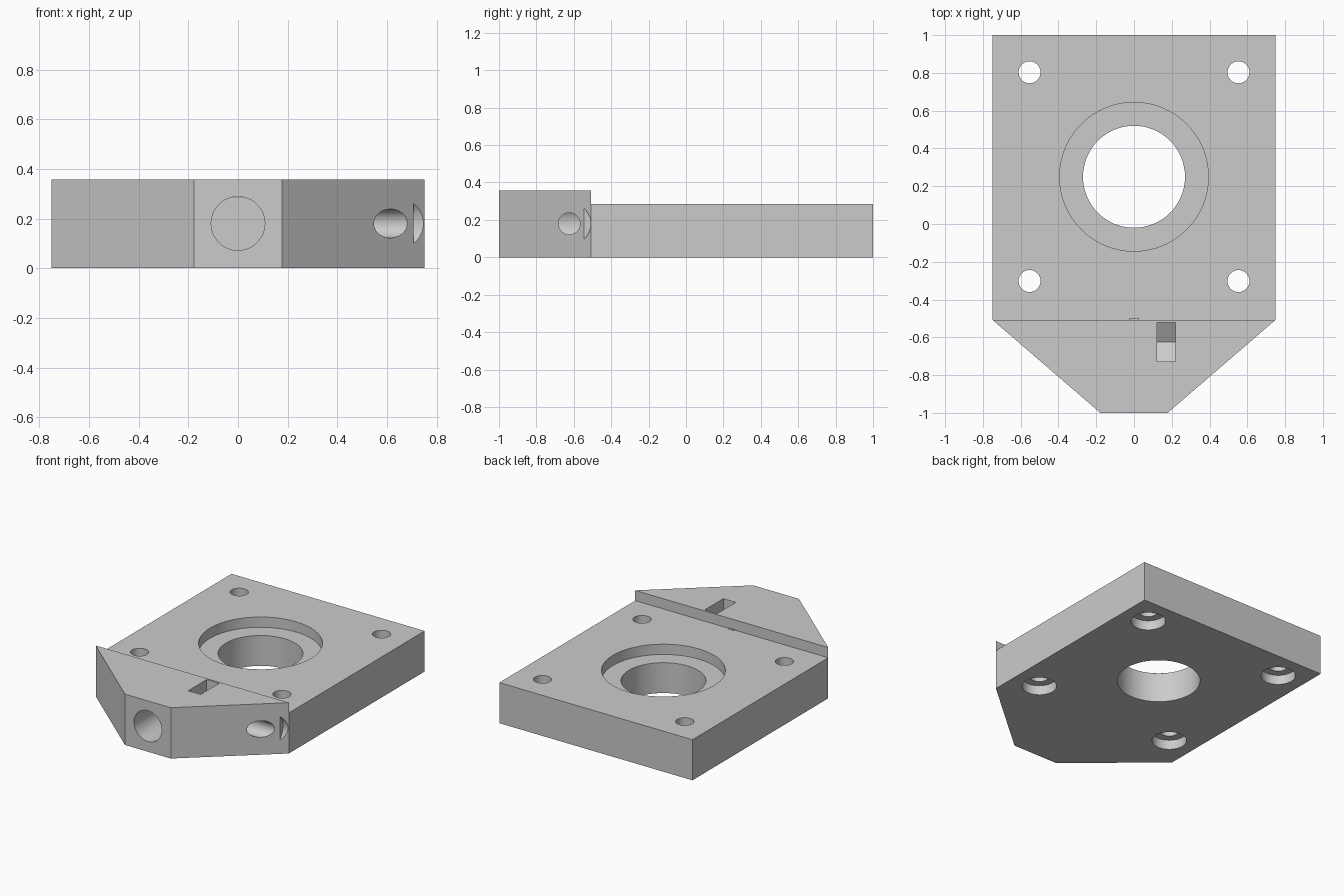
import bpy, bmesh
from mathutils import Vector

cube = bpy.data.objects.get("Cube")
if cube:
    bpy.data.objects.remove(cube, do_unlink=True)

PLATE_H, BLOCK_H, STEP_Y = 0.285, 0.357, -0.507
SCREW_Y, SCREW_Z = -0.624, 0.18

grey = bpy.data.materials.new("light_grey")
grey.use_nodes = True
colour = (0.6, 0.6, 0.6, 1)
grey.diffuse_color = colour
grey.node_tree.nodes["Principled BSDF"].inputs["Base Color"].default_value = colour


def prism(name, points, push):
    """Extrude a closed planar outline along the vector push."""
    bm = bmesh.new()
    face = bm.faces.new([bm.verts.new(p) for p in points])
    ext = bmesh.ops.extrude_face_region(bm, geom=[face])["geom"]
    verts = [v for v in ext if isinstance(v, bmesh.types.BMVert)]
    bmesh.ops.translate(bm, verts=verts, vec=push)
    bmesh.ops.recalc_face_normals(bm, faces=bm.faces[:])
    mesh = bpy.data.meshes.new(name)
    bm.to_mesh(mesh)
    bm.free()
    mesh.materials.append(grey)
    obj = bpy.data.objects.new(name, mesh)
    bpy.context.collection.objects.link(obj)
    return obj


def rod(start, end, radius):
    """Cylindrical cutter between two points."""
    start, end = Vector(start), Vector(end)
    axis = end - start
    bpy.ops.mesh.primitive_cylinder_add(
        vertices=64, radius=radius, depth=axis.length, location=(start + end) / 2,
        rotation=axis.to_track_quat("Z", "Y").to_euler())
    obj = bpy.context.object
    obj.data.materials.append(grey)
    return obj


def cut(body, cutter):
    cutter.hide_render = True
    mod = body.modifiers.new("cut", "BOOLEAN")
    mod.operation, mod.solver, mod.object = "DIFFERENCE", "EXACT", cutter
    bpy.context.view_layer.objects.active = body
    bpy.ops.object.modifier_apply(modifier=mod.name)
    bpy.data.objects.remove(cutter, do_unlink=True)


# Plate with a tapered clamp block at the front
outline = [(-0.75, 1, 0), (-0.75, STEP_Y, 0), (-0.178, -1, 0),
           (0.178, -1, 0), (0.75, STEP_Y, 0), (0.75, 1, 0)]
body = prism("mounting_plate", outline, (0, 0, BLOCK_H))

# Step down from block to plate
step = [(-1, STEP_Y, PLATE_H), (1, STEP_Y, PLATE_H), (1, 2, PLATE_H), (-1, 2, PLATE_H)]
cut(body, prism("step_cutter", step, (0, 0, 1)))

# Central bore with a shallow seat on top
cut(body, rod((0, 0.25, -0.5), (0, 0.25, 0.8), 0.27))
cut(body, rod((0, 0.25, PLATE_H - 0.072), (0, 0.25, 0.8), 0.394))

# Four corner holes, counterbored underneath
for x in (-0.553, 0.553):
    for y in (-0.302, 0.803):
        cut(body, rod((x, y, -0.5), (x, y, 0.8), 0.058))
        cut(body, rod((x, y, -0.5), (x, y, 0.068), 0.113))

# Blind rod socket in the front
cut(body, rod((0, -1.5, SCREW_Z), (0, -0.5, SCREW_Z), 0.108))

# Side set screw hole and its head recess
cut(body, rod((0, SCREW_Y, SCREW_Z), (1.2, SCREW_Y, SCREW_Z), 0.058))
cut(body, rod((0.706, SCREW_Y, SCREW_Z), (1.2, SCREW_Y, SCREW_Z), 0.114))

# Nut pocket with a pointed floor
half, x0 = 0.103, 0.122
low, tip = SCREW_Z - half * 0.577, SCREW_Z - half * 1.155
pocket = [(x0, SCREW_Y + dy, z) for dy, z in
          ((-half, 0.6), (-half, low), (0, tip), (half, low), (half, 0.6))]
cut(body, prism("pocket_cutter", pocket, (0.097, 0, 0)))

# Smooth hole walls, keep edges sharp
bpy.ops.object.select_all(action="DESELECT")
body.select_set(True)
bpy.context.view_layer.objects.active = body
bpy.ops.object.shade_smooth_by_angle(angle=0.5)
